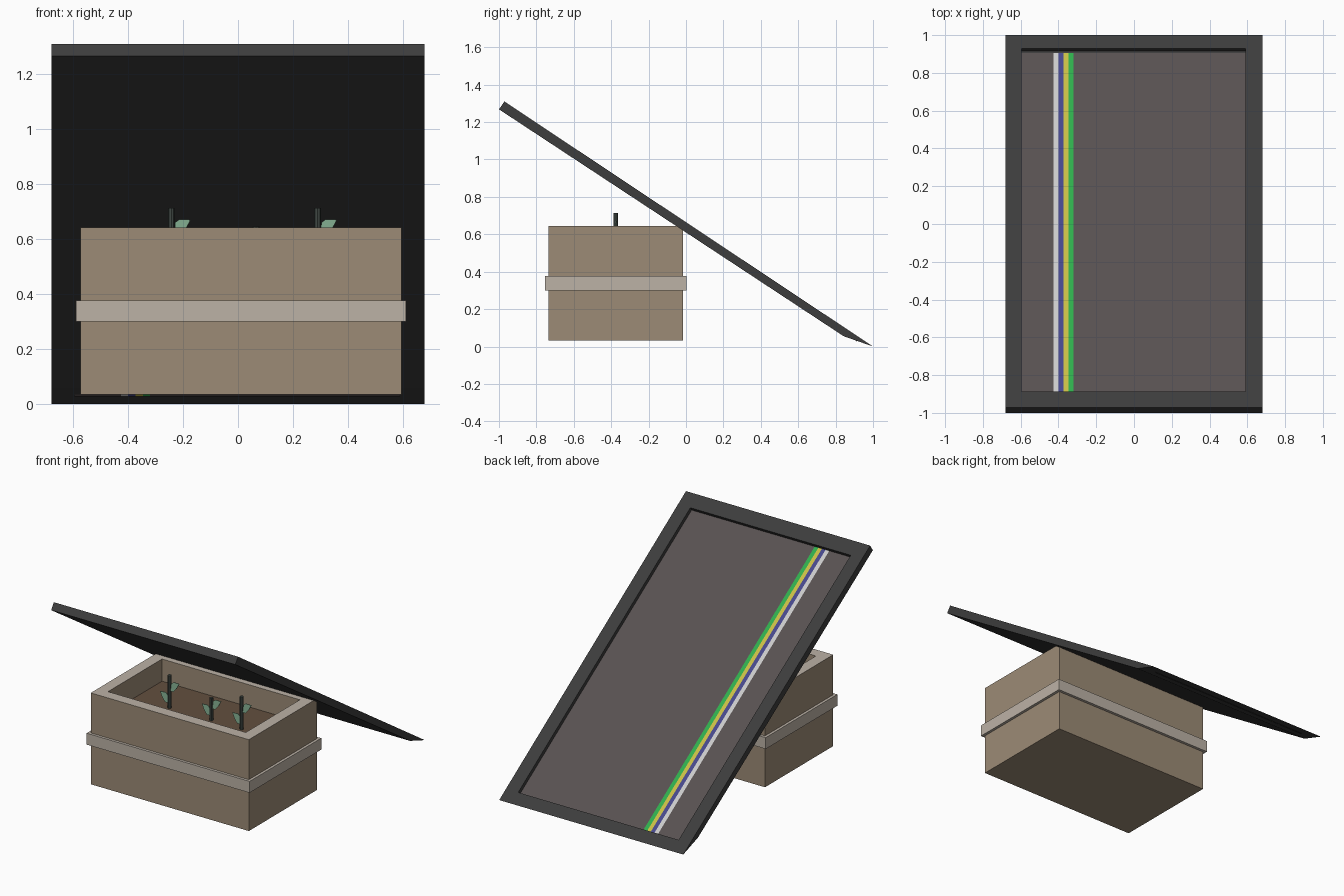
import bpy, bmesh
from mathutils import Vector

if "Cube" in bpy.data.objects:
    bpy.data.objects.remove(bpy.data.objects["Cube"])


def mat(name, hexcol):
    m = bpy.data.materials.new(name)
    srgb = [int(hexcol[i:i + 2], 16) / 255 for i in (0, 2, 4)]
    lin = [((c + 0.055) / 1.055) ** 2.4 if c > 0.04 else c / 12.92 for c in srgb]
    m.diffuse_color = (*lin, 1)
    m.use_nodes = True
    m.node_tree.nodes["Principled BSDF"].inputs["Base Color"].default_value = m.diffuse_color
    return m


def make(name, verts, faces, mats, idx=None, fix=True):
    me = bpy.data.meshes.new(name)
    me.from_pydata([tuple(v) for v in verts], [], faces)
    for m in mats:
        me.materials.append(m)
    if idx:
        for p, i in zip(me.polygons, idx):
            p.material_index = i
    if fix:
        bm = bmesh.new()
        bm.from_mesh(me)
        bmesh.ops.recalc_face_normals(bm, faces=bm.faces)
        bm.to_mesh(me)
        bm.free()
    ob = bpy.data.objects.new(name, me)
    bpy.context.collection.objects.link(ob)
    return ob


wood = mat("wood", "9C8B76")
trim = mat("trim", "BCB2A6")
earth = mat("earth", "634F3F")
black = mat("frame_black", "3D3D3D")
pane = mat("pane", "585151")
stalk = mat("stalk_dark", "404844")
green = mat("leaf_green", "7FA88C")

X0, X1, Y0, Y1 = -0.573, 0.595, -0.735, -0.015


def rect(inset, z):
    return [(X0 + inset, Y0 + inset, z), (X1 - inset, Y0 + inset, z),
            (X1 - inset, Y1 - inset, z), (X0 + inset, Y1 - inset, z)]


def rect_loft(name, rings, mats, seg_idx, cap=False, closed=False):
    verts = [v for r in rings for v in rect(*r)]
    n = len(rings)
    faces, idx = [], []
    for s in range(n if closed else n - 1):
        for k in range(4):
            a, b, j = s * 4, (s + 1) % n * 4, (k + 1) % 4
            faces.append((a + k, a + j, b + j, b + k))
            idx.append(seg_idx[s])
    if cap:
        faces += [(3, 2, 1, 0), tuple(range(4 * n - 4, 4 * n))]
        idx += [0, seg_idx[-1]]
    return make(name, verts, faces, mats, idx)


# Planter box: outer walls, pale rim, inner walls, soil floor
WALL, SOIL, TOP = 0.075, 0.495, 0.643
planter = rect_loft("planter_box", [(0, 0.033), (0, TOP), (WALL, TOP), (WALL, SOIL)],
                    [wood, trim, earth], [0, 1, 0], cap=True)
planter.data.polygons[-1].material_index = 2

# Band around the planter
rect_loft("planter_band", [(0, 0.30), (-0.018, 0.30), (-0.018, 0.376), (0, 0.376)],
          [trim], [0] * 4, closed=True)


# Plants: octagonal stem with an upright leaf on each side
def plant(n, x, y, top, leaf_r, leaf_l):
    bm = bmesh.new()
    bmesh.ops.create_cone(bm, cap_ends=True, segments=8, radius1=0.0125, radius2=0.0125,
                          depth=top - SOIL + 0.01)
    me = bpy.data.meshes.new("stem")
    bm.to_mesh(me)
    bm.free()
    me.materials.append(stalk)
    ob = bpy.data.objects.new(f"stem_{n}", me)
    ob.location = (x, y, (top + SOIL - 0.01) / 2)
    bpy.context.collection.objects.link(ob)
    outline = [(0.01, 0.0), (0.03, 0.0), (0.052, 0.025), (0.07, 0.06), (0.03, 0.062), (0.014, 0.05)]
    for side, z in ((1, leaf_r), (-1, leaf_l)):
        leaf = make(f"leaf_{n}_{'right' if side > 0 else 'left'}",
                    [(x + side * u, y + 0.1 * (v - 0.03), z + v) for u, v in outline],
                    [tuple(range(6))], [green])
        mod = leaf.modifiers.new("thickness", "SOLIDIFY")
        mod.thickness, mod.offset = 0.005, 0


for n, args in enumerate([(-0.243, -0.375, 0.713, 0.61, 0.527),
                          (0.066, -0.375, 0.645, 0.575, 0.525),
                          (0.29, -0.375, 0.713, 0.61, 0.527)], 1):
    plant(n, *args)

# Sloping panel frame: side profile extruded in x, with a recess in its upper face
W = 0.68
profile = [(-0.971, 1.31), (1.0, 0.0), (0.843, 0.055), (-1.0, 1.268)]
hi, lo = Vector((0, *profile[0])), Vector((0, *profile[1]))
slope = (lo - hi) / (lo.y - hi.y)
normal = Vector((1, 0, 0)).cross(slope).normalized()


def on_slope(x, y, depth=0.0):
    p = hi + slope * (y - hi.y) - normal * depth
    return Vector((x, p.y, p.z))


RX0, RX1, RY0, RY1, DEPTH = -0.595, 0.59, -0.888, 0.928, 0.025
corners = [(RX0, RY0), (RX0, RY1), (RX1, RY1), (RX1, RY0)]
verts = [(-W, *p) for p in profile] + [(W, *p) for p in profile]
verts += [on_slope(*c) for c in corners] + [on_slope(*c, DEPTH) for c in corners]
faces = [(0, 1, 2, 3), (7, 6, 5, 4), (1, 5, 6, 2), (2, 6, 7, 3), (3, 7, 4, 0)]
outer = [0, 1, 5, 4]
for k in range(4):
    j = (k + 1) % 4
    faces.append((outer[k], outer[j], 8 + j, 8 + k))
    faces.append((8 + k, 8 + j, 12 + j, 12 + k))
make("panel_frame", verts, faces, [black])

# Recess floor, split into pane and coloured stripes
edges = [RX0, -0.427, -0.40, -0.373, -0.347, -0.32, RX1]
names = ["pane_left", "stripe_grey", "stripe_blue", "stripe_yellow", "stripe_green", "pane_right"]
cols = [pane, mat("grey", "C4C0C0"), mat("blue", "47488C"),
        mat("yellow", "C9BE45"), mat("green", "2FAE4C"), pane]
for name, col, a, b in zip(names, cols, edges, edges[1:]):
    make(name, [on_slope(a, RY0, DEPTH), on_slope(b, RY0, DEPTH),
                on_slope(b, RY1, DEPTH), on_slope(a, RY1, DEPTH)], [(0, 1, 2, 3)], [col], fix=False)
